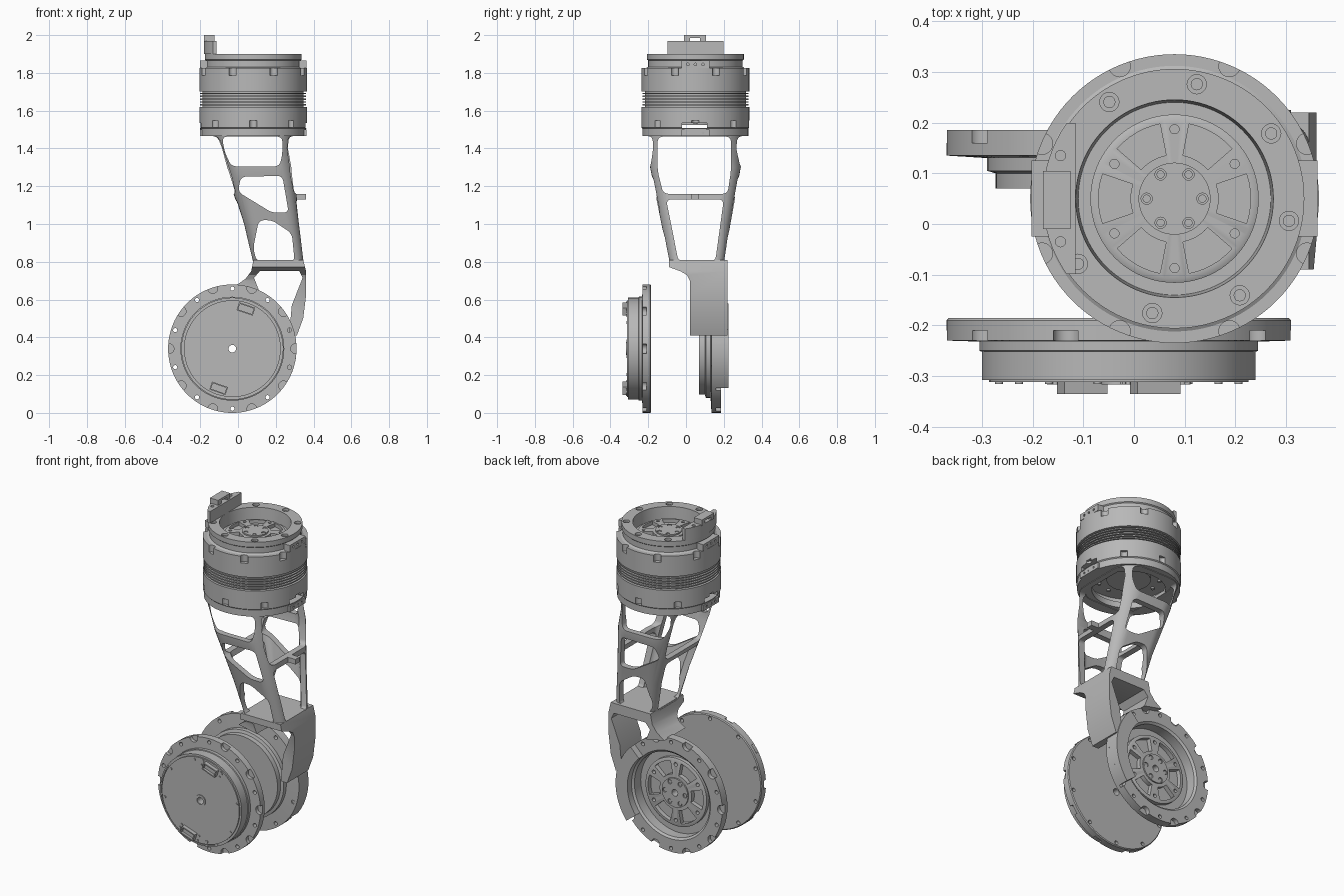
import bpy, bmesh, math
from math import cos, sin, pi, radians
from mathutils import Matrix, Vector

if "Cube" in bpy.data.objects:
    bpy.data.objects.remove(bpy.data.objects["Cube"])

metal = bpy.data.materials.new("brushed_grey")
metal.use_nodes = True
GREY = (0.48, 0.48, 0.48, 1)
metal.diffuse_color = GREY
metal.node_tree.nodes["Principled BSDF"].inputs["Base Color"].default_value = GREY

# Local frames: +z of each frame is the direction a disc faces or a profile extrudes
TOP = Matrix.Translation((0.08, 0.05, 0))
FRONT = Matrix.Translation((-0.03, 0, 0.34)) @ Matrix.Rotation(pi / 2, 4, 'X')
REAR = Matrix.Translation((-0.03, 0, 0.34)) @ Matrix.Rotation(-pi / 2, 4, 'X')
ALONG_Y = Matrix.Rotation(pi / 2, 4, 'X')
ALONG_X = Matrix(((0, 0, 1, 0), (1, 0, 0, 0), (0, 1, 0, 0), (0, 0, 0, 1)))


def part(name, bm, frame=Matrix()):
    bmesh.ops.recalc_face_normals(bm, faces=bm.faces)
    mesh = bpy.data.meshes.new(name)
    bm.to_mesh(mesh)
    bm.free()
    mesh.transform(frame)
    mesh.materials.append(metal)
    ob = bpy.data.objects.new(name, mesh)
    bpy.context.collection.objects.link(ob)
    return ob


def apply(ob, kind, **settings):
    mod = ob.modifiers.new(kind, kind)
    for key, value in settings.items():
        setattr(mod, key, value)
    bpy.context.view_layer.objects.active = ob
    bpy.ops.object.modifier_apply(modifier=mod.name)


def cut(ob, *cutters):
    for c in cutters:
        apply(ob, 'BOOLEAN', operation='DIFFERENCE', solver='EXACT', object=c)
        bpy.data.objects.remove(c)


def lathe(name, profile, frame, n=96):
    bm = bmesh.new()
    vs = [bm.verts.new((r, 0, z)) for r, z in profile]
    es = [bm.edges.new(p) for p in zip(vs, vs[1:])]
    bmesh.ops.spin(bm, geom=vs + es, cent=(0, 0, 0), axis=(0, 0, 1),
                   angle=2 * pi, steps=n, use_duplicate=False)
    bmesh.ops.remove_doubles(bm, verts=bm.verts, dist=1e-5)
    return part(name, bm, frame)


def prisms(name, outlines, lo, hi, frame, round_by=0):
    bm = bmesh.new()
    for pts in outlines:
        a, b = [[bm.verts.new((x, y, z)) for x, y in pts] for z in (lo, hi)]
        bm.faces.new(a)
        bm.faces.new(b)
        for i in range(len(pts)):
            j = (i + 1) % len(pts)
            bm.faces.new((a[i], a[j], b[j], b[i]))
    if round_by:
        sides = [e for e in bm.edges
                 if abs(e.verts[0].co.z - e.verts[1].co.z) > 1e-4]
        bmesh.ops.bevel(bm, geom=sides, offset=round_by, segments=4,
                        profile=0.5, affect='EDGES')
    return part(name, bm, frame)


def box(name, lo, hi):
    (a, b, c), (d, e, f) = lo, hi
    return prisms(name, [[(a, b), (d, b), (d, e), (a, e)]], c, f, Matrix())


def circle(x, y, r, n=20):
    return [(x + r * cos(2 * pi * i / n), y + r * sin(2 * pi * i / n)) for i in range(n)]


def pins(name, count, ring, r, lo, hi, frame, start=0):
    angles = [radians(start) + 2 * pi * i / count for i in range(count)]
    return prisms(name, [circle(ring * cos(a), ring * sin(a), r) for a in angles], lo, hi, frame)


def sector(r0, r1, a0, a1, n=6):
    angles = [radians(a0 + (a1 - a0) * i / n) for i in range(n + 1)]
    return ([(r1 * cos(a), r1 * sin(a)) for a in angles]
            + [(r0 * cos(a), r0 * sin(a)) for a in reversed(angles)])


def spoke_face(label, z, s, frame):
    # Recessed output plate with six pockets, a bolted hub and a centre bore
    plate = lathe(label + "_spoke_plate", [(0, z - .03), (.166 * s, z - .03), (.166 * s, z + .012),
                  (.158 * s, z + .016), (0, z + .016)], frame)
    wedges = [sector(.087 * s, .15 * s, a - 19, a + 19) for a in range(0, 360, 60)]
    cut(plate, prisms("pockets", wedges, z - .015, z + .05, frame),
        pins("holes", 6, .137 * s, .009 * s, z - .01, z + .05, frame, 30))
    hub = lathe(label + "_hub", [(0, z), (.071 * s, z), (.071 * s, z + .024), (0, z + .024)], frame, 64)
    cut(hub, pins("sockets", 6, .055 * s, .011 * s, z + .014, z + .05, frame))
    pins(label + "_hub_bolts", 6, .055 * s, .008 * s, z + .005, z + .021, frame)
    return plate, hub


# Upper motor drum with cooling fins
fins = []
for i in range(5):
    z = 1.627 + .015 * i
    fins += [(.268, z), (.281, z), (.281, z + .007), (.268, z + .007)]
drum = lathe("upper_drum", [(0, 1.54), (.235, 1.54), (.235, 1.5), (.2, 1.5), (.2, 1.465),
             (.28, 1.465), (.28, 1.505), (.285, 1.51), (.285, 1.62), (.268, 1.62)] + fins
             + [(.268, 1.702), (.285, 1.702), (.285, 1.825), (.262, 1.825), (.25, 1.832),
                (.25, 1.865), (.256, 1.87), (.256, 1.9), (.195, 1.9), (.19, 1.825), (0, 1.825)], TOP)
cut(drum, pins("rim_pockets", 8, .283, .021, 1.785, 1.86, TOP, 22.5),
    pins("base_pockets", 8, .287, .02, 1.51, 1.548, TOP),
    pins("screw_wells", 8, .23, .019, 1.88, 1.95, TOP, 34),
    box("slot", (-.4, -.02, 1.508), (.5, .11, 1.534)))
pins("upper_drum_screws", 8, .23, .012, 1.87, 1.89, TOP, 34)
spoke_face("upper", 1.83, 1, TOP)
pins("drum_base_screws", 12, .17, .01, 1.53, 1.545, TOP)
lathe("drum_base_cap", [(0, 1.525), (.12, 1.525), (.12, 1.545), (0, 1.545)], TOP, 64)

# Connector tabs on both sides of the drum, each with three screw holes
for side in (-1, 1):
    for z0, z1 in ((1.825, 1.865), (1.465, 1.5)):
        x = .08 + side * .262
        tab = box("drum_tab", (x - .02, -.025, z0), (x + .02, .125, z1))
        dots = [circle(y, (z0 + z1) / 2, .007, 12) for y in (.01, .05, .09)]
        cut(tab, prisms("holes", dots, x + side * .012, x + side * .03, ALONG_X))

# Cable connector block on the top rim
block = prisms("connector_block", [sector(.26, .26, 145, 215, 16)[:17]
               + [(-.195, -.149), (-.195, .149)]], 1.9, 1.97, TOP)
cut(block, pins("holes", 2, .085, .01, 1.95, 2, TOP @ Matrix.Translation((-.225, 0, 0)), 90))
clip = box("connector_clip", (-.18, -.01, 1.965), (-.125, .105, 2.0))
cut(clip, box("clip_gap", (-.3, .02, 1.96), (0, .075, 1.986)))

# Tapered cage leg: rounded tube with windows cut through both directions
sections = [(.79, .082, .348, -.085, .2, .05), (1.0, .03, .325, -.13, .235, .07),
            (1.3, -.07, .295, -.19, .29, .1), (1.4, -.105, .285, -.195, .287, .115),
            (1.48, -.135, .29, -.198, .295, .125)]
bm = bmesh.new()
rings = []
for z, x0, x1, y0, y1, r in sections:
    ring = []
    for k, (cx, cy) in enumerate(((x1 - r, y1 - r), (x0 + r, y1 - r), (x0 + r, y0 + r), (x1 - r, y0 + r))):
        for i in range(9):
            a = pi / 2 * (k + i / 8)
            ring.append(bm.verts.new((cx + r * cos(a), cy + r * sin(a), z)))
    rings.append(ring)
for lower, upper in zip(rings, rings[1:]):
    for i in range(len(lower)):
        j = (i + 1) % len(lower)
        bm.faces.new((lower[i], lower[j], upper[j], upper[i]))
leg = part("cage_leg", bm)
apply(leg, 'SOLIDIFY', thickness=.035, offset=-1)
cut(leg,
    prisms("front_windows", [
        [(-.085, 1.462), (.235, 1.462), (.235, 1.37), (.22, 1.305), (-.035, 1.305), (-.07, 1.38)],
        [(.015, 1.25), (.235, 1.255), (.268, 1.06), (.18, 1.06), (.0, 1.17)],
        [(.11, 1.02), (.18, 1.02), (.285, .95), (.3, .802), (.1, .802), (.08, .87)]],
        -.6, .6, ALONG_Y, .025),
    prisms("side_windows", [
        [(-.15, 1.462), (.238, 1.462), (.238, 1.28), (.22, 1.16), (-.12, 1.16), (-.15, 1.28)],
        [(-.105, 1.13), (.2, 1.13), (.155, .802), (-.04, .802)]],
        -.6, .6, ALONG_X, .025))
box("leg_peg", (.29, .03, 1.13), (.36, .07, 1.16))

# Ankle arch joining the leg to the rear ring
arch = prisms("ankle_arch", [[(-.01, .675), (.04, .71), (.07, .75), (.082, .81), (.345, .81), (.36, .75),
              (.36, .62), (.345, .5), (.312, .41), (.27, .41), (.285, .57), (.342, .715),
              (.325, .75), (.115, .75), (.085, .715), (.11, .65)]], -.22, .09, ALONG_Y)
cut(arch, prisms("shoulder", [[(-.2, .3), (.02, .3), (.02, .7), (.005, .73), (-.03, .75),
                 (-.09, .772), (-.2, .772)]], -.5, .6, ALONG_X))
prisms("rim_clamp", [sector(.262, .34, -38, 45, 20)], -.225, -.14, FRONT)

# Rear wheel ring, open towards the back, with the motor inside
rear = lathe("rear_ring", [(0, .07), (.243, .07), (.243, .1), (.26, .105), (.26, .13), (.34, .135),
             (.34, .185), (.262, .185), (.25, .175), (.25, .115), (0, .115)], REAR)
notch = dict(count=10, ring=.335, r=.027, frame=REAR)
cut(rear, pins("notches", lo=.16, hi=.3, **notch),
    pins("rim_holes", 10, .318, .011, .1, .3, REAR, 18))
plate, hub = spoke_face("rear", .125, 1.22, REAR)
for ob in (rear, plate, hub):
    cut(ob, pins("bore", 1, 0, .02, 0, .5, REAR))

# Front wheel cover
cover = lathe("front_cover", [(0, .185), (.335, .185), (.34, .19), (.34, .23), (.275, .232), (.275, .25),
              (.27, .252), (.27, .308), (.262, .308), (.262, .304), (.256, .304), (.256, .312), (0, .312)], FRONT)
cut(cover, pins("notches", 10, .335, .026, .21, .3, FRONT),
    pins("rim_holes", 10, .318, .011, .1, .3, FRONT, 18),
    pins("bore", 1, 0, .02, 0, .5, FRONT))
lathe("cover_bore_ring", [(.021, .3), (.034, .3), (.034, .317), (.021, .317), (.021, .3)], FRONT, 48)
pins("cover_screws", 8, .24, .008, .3, .316, FRONT, 10)

# Sockets on the cover, turned to follow its edge
for turn in (0, pi):
    place = FRONT @ Matrix.Rotation(turn, 4, 'Z') @ Matrix.Translation((.072, .21, 0)) @ Matrix.Rotation(-.33, 4, 'Z')
    frame_pts = [(-.045, -.022), (.045, -.022), (.045, .022), (-.045, .022)]
    socket = prisms("cover_socket", [frame_pts], .3, .335, place)
    cut(socket, prisms("mouth", [[(x * .85, y * .7) for x, y in frame_pts]], .32, .4, place))
    prisms("socket_screws", [circle(x, y, .006, 12) for x in (-.062, .062) for y in (-.015, .015)],
           .3, .317, place)

# Smooth curved surfaces, keep the machined edges crisp
bpy.ops.object.select_all(action='DESELECT')
for ob in bpy.context.scene.objects:
    if ob.type == 'MESH' and metal.name in ob.data.materials:
        ob.select_set(True)
        bpy.context.view_layer.objects.active = ob
bpy.ops.object.shade_smooth_by_angle(angle=radians(30))
